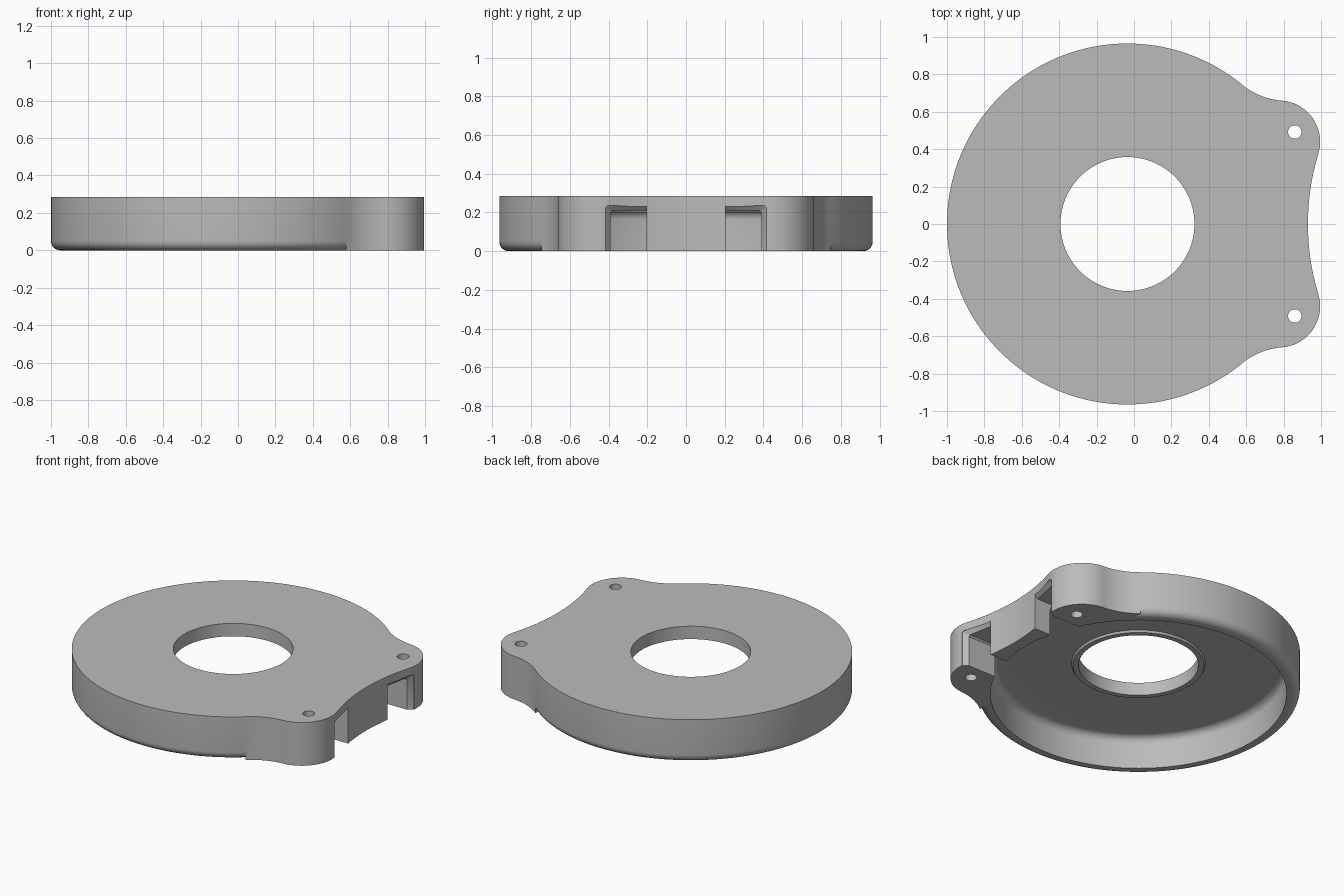
import bpy, bmesh
from math import sin, cos, pi, atan2, sqrt
from mathutils import Vector

old = bpy.data.objects.get("Cube")
if old:
    bpy.data.objects.remove(old, do_unlink=True)

HEIGHT, R, CX = 0.285, 0.965, -0.035
CAVITY_R, CEILING, FILLET = 0.885, 0.213, 0.05

grey = bpy.data.materials.new("plain grey")
grey.use_nodes = True
grey.diffuse_color = (0.5, 0.5, 0.5, 1)
grey.node_tree.nodes["Principled BSDF"].inputs["Base Color"].default_value = (0.5, 0.5, 0.5, 1)


def make(name, bm):
    bmesh.ops.remove_doubles(bm, verts=bm.verts, dist=1e-5)
    bmesh.ops.recalc_face_normals(bm, faces=bm.faces)
    mesh = bpy.data.meshes.new(name)
    bm.to_mesh(mesh)
    bm.free()
    mesh.materials.append(grey)
    ob = bpy.data.objects.new(name, mesh)
    bpy.context.collection.objects.link(ob)
    return ob


def lathe(name, profile, steps=160):
    """Revolve (radius, z) points about the disc axis."""
    bm = bmesh.new()
    verts = [bm.verts.new((CX + r, 0, z)) for r, z in profile]
    edges = [bm.edges.new(p) for p in zip(verts, verts[1:])]
    bmesh.ops.spin(bm, geom=verts + edges, cent=(CX, 0, 0), axis=(0, 0, 1),
                   angle=2 * pi, steps=steps, use_merge=True)
    return make(name, bm)


def prism(name, points, z0, z1):
    bm = bmesh.new()
    face = bm.faces.new([bm.verts.new((x, y, z0)) for x, y in points])
    top = bmesh.ops.extrude_face_region(bm, geom=[face])["geom"]
    bmesh.ops.translate(bm, vec=(0, 0, z1 - z0),
                        verts=[v for v in top if isinstance(v, bmesh.types.BMVert)])
    return make(name, bm)


def arc(centre, radius, a, b, n):
    return [(centre[0] + radius * cos(a + (b - a) * i / n),
             centre[1] + radius * sin(a + (b - a) * i / n)) for i in range(n + 1)]


def combine(target, other, operation):
    mod = target.modifiers.new(operation.lower(), "BOOLEAN")
    mod.operation, mod.object, mod.solver = operation, other, "EXACT"
    bpy.context.view_layer.objects.active = target
    bpy.ops.object.modifier_apply(modifier=mod.name)
    bpy.data.objects.remove(other, do_unlink=True)


# Round housing with a filleted lower edge
bottom_edge = arc((R - FILLET, FILLET), FILLET, -pi / 2, 0, 8)
body = lathe("housing", [(0, 0)] + bottom_edge + [(R, HEIGHT), (0, HEIGHT)])

# Mounting ears: neck curve, ear curve and hollow end curve, all tangent
ear, ear_r = Vector((0.775, 0.44)), 0.22
neck, neck_r = Vector((0.822, 1.045)), 0.387
END_X = 0.93
hollow_x = (ear.length_squared - (END_X - ear_r) ** 2) / (2 * (ear.x - END_X + ear_r))
to_disc = atan2(-neck.y, CX - neck.x)
to_ear = atan2(ear.y - neck.y, ear.x - neck.x)
to_hollow = atan2(-ear.y, hollow_x - ear.x)
half = arc(neck, neck_r, to_disc, to_ear, 16)
half += arc(ear, ear_r, to_ear + pi, to_hollow, 28)[1:]
half += arc((hollow_x, 0), hollow_x - END_X, to_hollow + pi, pi, 16)[1:]
outline = half + [(x, -y) for x, y in reversed(half[:-1])]
combine(body, prism("ears", outline, 0, HEIGHT), "UNION")

# Hollow underside, raised lip and centre hole
ceiling_edge = arc((CAVITY_R - FILLET, CEILING - FILLET), FILLET, 0, pi / 2, 8)
combine(body, lathe("cavity", [(0, -0.1), (CAVITY_R, -0.1)] + ceiling_edge + [
    (0.4, CEILING), (0.392, 0.2), (0.358, 0.2), (0.358, 0.4), (0, 0.4)]), "DIFFERENCE")


# Cable notches flaring out towards the end face
def notch(side):
    bm = bmesh.new()
    flare = 0.025
    stations = [(0.7, 0)] + [(0.948 - flare * cos(i * pi / 12), flare * (1 - sin(pi / 2 - i * pi / 12)))
                             for i in range(7)] + [(1.1, flare)]
    rings = []
    for x, g in stations:
        corners = [(0.205, -0.1), (0.39 + g, -0.1), (0.39 + g, 0.2 + g),
                   (0.38 + g, 0.21 + g), (0.205, 0.21 + g)]
        rings.append([bm.verts.new((x + 0.2 * (y - 0.2), side * y, z)) for y, z in corners])
    for a, b in zip(rings, rings[1:]):
        for i in range(len(a)):
            j = (i + 1) % len(a)
            bm.faces.new((a[i], a[j], b[j], b[i]))
    bm.faces.new(rings[0])
    bm.faces.new(rings[-1])
    return make("notch", bm)


for side in (1, -1):
    combine(body, notch(side), "DIFFERENCE")
    hole = prism("screw_hole", arc((0.86, side * 0.492), 0.036, 0, 2 * pi * 31 / 32, 31), -0.1, 0.4)
    combine(body, hole, "DIFFERENCE")

# Smooth curved walls, keep edges crisp
bpy.ops.object.select_all(action="DESELECT")
body.select_set(True)
bpy.context.view_layer.objects.active = body
bpy.ops.object.shade_smooth_by_angle(angle=pi / 6)
